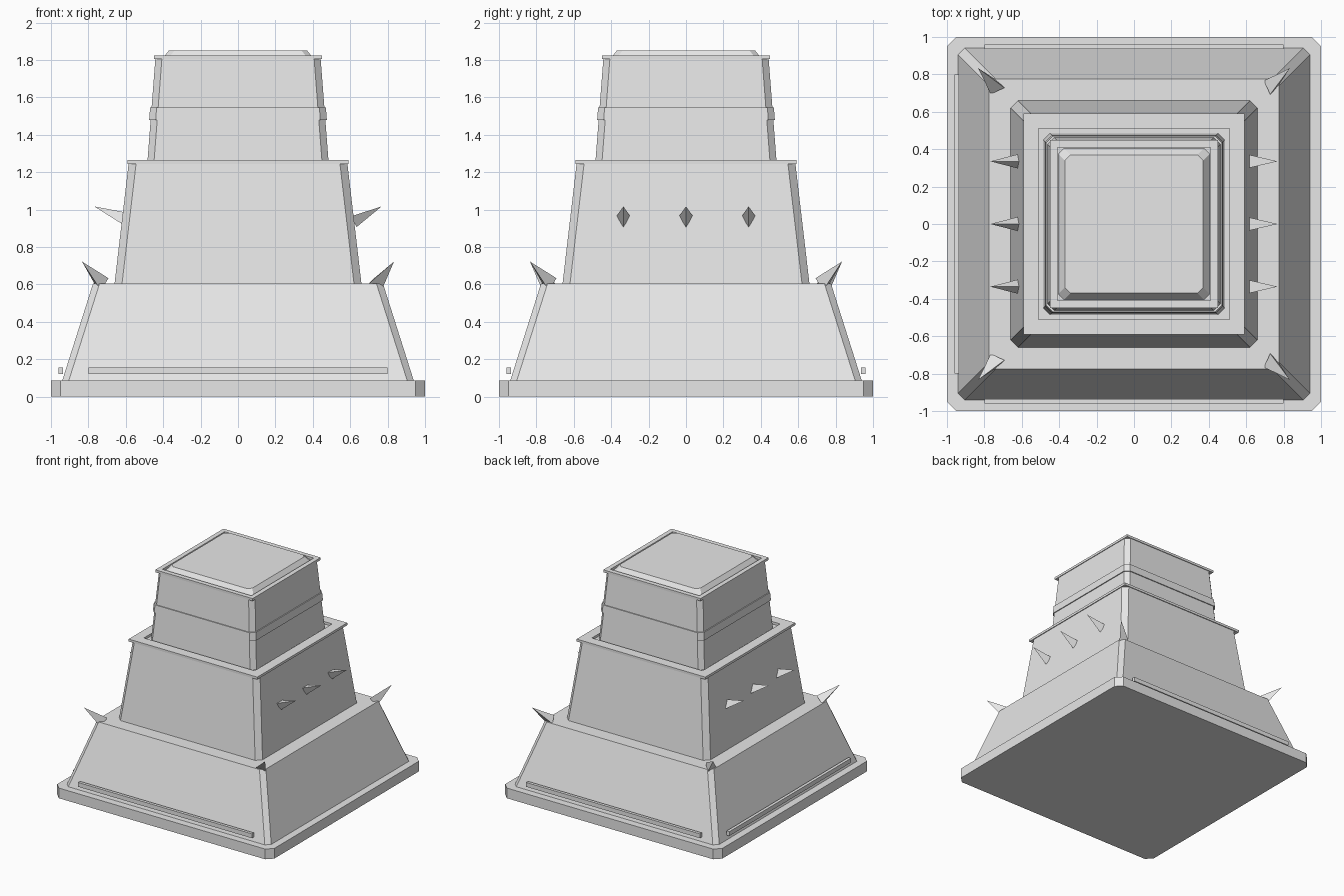
import bpy, bmesh, math
from mathutils import Vector

cube = bpy.data.objects.get("Cube")
if cube:
    bpy.data.objects.remove(cube, do_unlink=True)

stone = bpy.data.materials.new("light_grey_stone")
stone.use_nodes = True
stone.diffuse_color = (0.8, 0.8, 0.8, 1)
stone.node_tree.nodes["Principled BSDF"].inputs["Base Color"].default_value = (0.8, 0.8, 0.8, 1)


def finish(name, bm):
    bmesh.ops.recalc_face_normals(bm, faces=bm.faces)
    mesh = bpy.data.meshes.new(name)
    bm.to_mesh(mesh)
    bm.free()
    mesh.materials.append(stone)
    obj = bpy.data.objects.new(name, mesh)
    bpy.context.collection.objects.link(obj)
    return obj


def ring(bm, half, cut, z):
    """Square loop with clipped corners."""
    a, b = half, half - cut
    pts = [(a, -b), (a, b), (b, a), (-b, a), (-a, b), (-a, -b), (-b, -a), (b, -a)]
    return [bm.verts.new((x, y, z)) for x, y in pts]


def tier(name, z0, half0, z1, half1, cut):
    """Tapered square block with clipped corners."""
    bm = bmesh.new()
    low, top = ring(bm, half0, cut, z0), ring(bm, half1, cut, z1)
    bm.faces.new(low)
    bm.faces.new(top)
    for i in range(8):
        j = (i + 1) % 8
        bm.faces.new((low[i], low[j], top[j], top[i]))
    return finish(name, bm)


def rim(name, outer, inner, z0, z1):
    """Flat square frame with an open middle."""
    bm = bmesh.new()
    corners = [(1, 1), (-1, 1), (-1, -1), (1, -1)]
    loops = [[bm.verts.new((x * h, y * h, z)) for x, y in corners]
             for h, z in ((outer, z0), (outer, z1), (inner, z1), (inner, z0))]
    for k in range(4):
        a, b = loops[k], loops[(k + 1) % 4]
        for i in range(4):
            j = (i + 1) % 4
            bm.faces.new((a[i], a[j], b[j], b[i]))
    return finish(name, bm)


def box(name, centre, size):
    bm = bmesh.new()
    bmesh.ops.create_cube(bm, size=1)
    bmesh.ops.scale(bm, vec=size, verts=bm.verts)
    bmesh.ops.translate(bm, vec=centre, verts=bm.verts)
    return finish(name, bm)


def spike(name, base, tip, side, radius, roll):
    """Three-sided spike; roll turns its base about the axis."""
    base, tip = Vector(base), Vector(tip)
    axis = (tip - base).normalized()
    u = Vector(side).normalized()
    v = Vector((0, 0, 1))
    v = (v - axis * v.dot(axis)).normalized()
    bm = bmesh.new()
    foot = []
    for k in range(3):
        t = math.radians(roll + 120 * k)
        foot.append(bm.verts.new(base + radius * (u * math.cos(t) + v * math.sin(t))))
    apex = bm.verts.new(tip)
    bm.faces.new(foot)
    for i in range(3):
        bm.faces.new((foot[i], foot[(i + 1) % 3], apex))
    return finish(name, bm)


# Stacked tiers
tier("base_plate", 0, 1.0, 0.085, 1.0, 0.05)
tier("lower_tier", 0.085, 0.94, 0.605, 0.775, 0.035)
tier("middle_tier", 0.605, 0.66, 1.245, 0.585, 0.04)
tier("upper_tier", 1.245, 0.485, 1.805, 0.442, 0.035)
tier("upper_band", 1.48, 0.475, 1.545, 0.47, 0.035)
tier("top_cap", 1.805, 0.405, 1.85, 0.37, 0.03)

# Raised rims around the tier tops
rim("middle_rim", 0.592, 0.51, 1.245, 1.265)
rim("top_rim", 0.448, 0.41, 1.805, 1.825)

# Rails on the front, back and right side
box("front_rail", (0, -0.947, 0.138), (1.6, 0.025, 0.036))
box("back_rail", (0, 0.947, 0.138), (1.6, 0.025, 0.036))
box("right_rail", (-0.947, 0, 0.138), (0.025, 1.6, 0.036))

# Wall spikes on both sides and corner spikes on the lower tier
for sx, label in ((1, "left"), (-1, "right")):
    for i, y in enumerate((-0.335, 0, 0.335)):
        spike(f"{label}_wall_spike_{i + 1}", (sx * 0.615, y, 0.945),
              (sx * 0.768, y, 1.017), (0, 1, 0), 0.043, -90 * sx)
    for sy, end in ((-1, "front"), (1, "back")):
        spike(f"{end}_{label}_corner_spike", (sx * 0.73, sy * 0.73, 0.6),
              (sx * 0.834, sy * 0.834, 0.722), (-sx, sy, 0), 0.05,
              0 if sx > 0 else 60)
